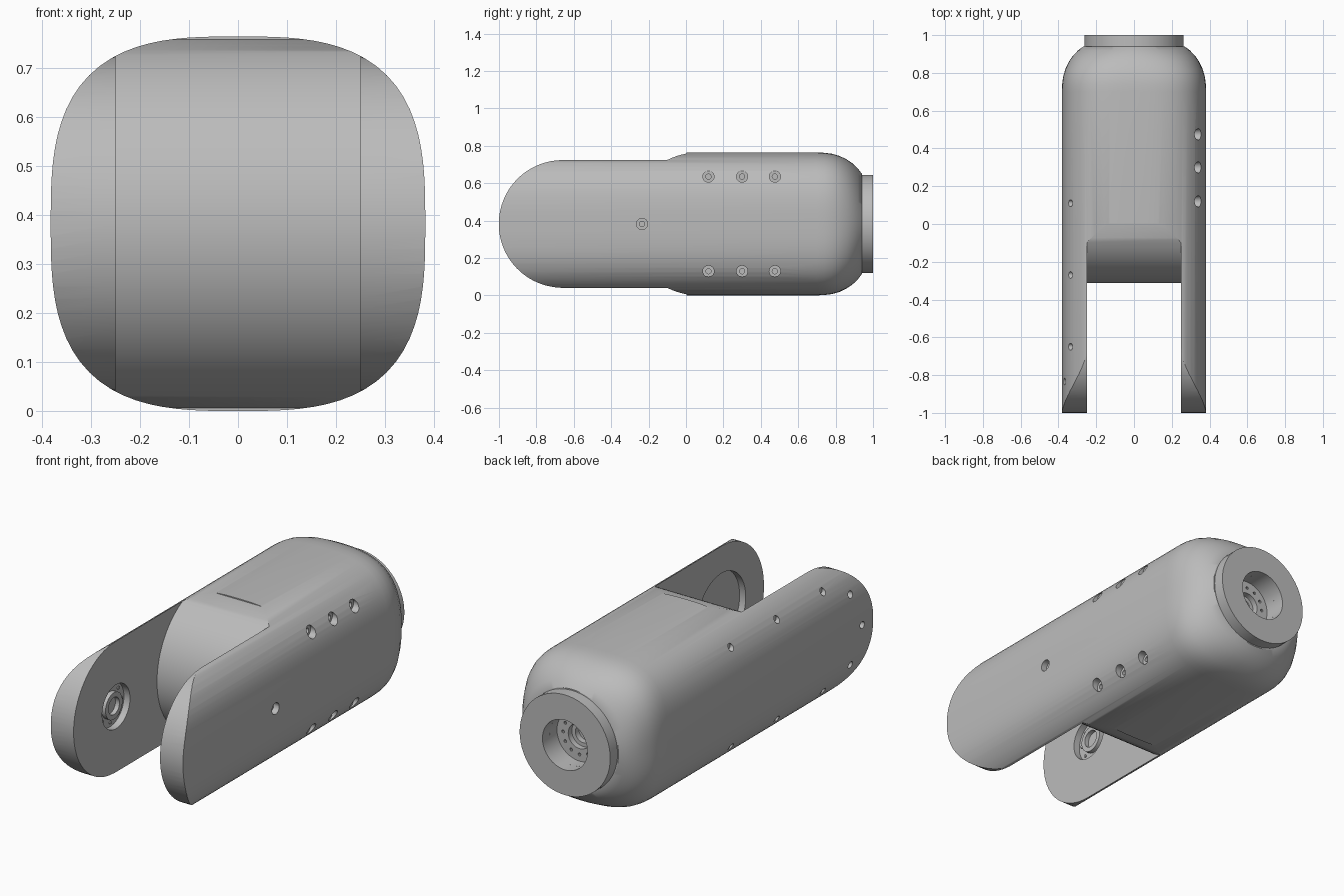
import bpy, bmesh
from math import sin, cos, pi, radians
from mathutils import Matrix, Vector

cube = bpy.data.objects.get("Cube")
if cube:
    bpy.data.objects.remove(cube, do_unlink=True)

MID = 0.382          # height of the long axis
HALF = 0.25          # half width of the fork slot
PIVOT = -0.65        # fork pivot along y

metal = bpy.data.materials.new("light grey metal")
metal.use_nodes = True
GREY = (0.5, 0.5, 0.5, 1)
metal.diffuse_color = GREY
metal.node_tree.nodes["Principled BSDF"].inputs["Base Color"].default_value = GREY


def make(name, bm):
    bmesh.ops.recalc_face_normals(bm, faces=bm.faces)
    me = bpy.data.meshes.new(name)
    bm.to_mesh(me)
    bm.free()
    me.materials.append(metal)
    ob = bpy.data.objects.new(name, me)
    bpy.context.collection.objects.link(ob)
    return ob


def loft(bm, rings, closed=False):
    """Skin a list of point rings; cap the ends unless closed."""
    vs = [[bm.verts.new(p) for p in ring] for ring in rings]
    n = len(vs[0])
    pairs = list(zip(vs, vs[1:])) + ([(vs[-1], vs[0])] if closed else [])
    for a, b in pairs:
        for i in range(n):
            j = (i + 1) % n
            bm.faces.new((a[i], a[j], b[j], b[i]))
    if not closed:
        bm.faces.new(vs[0])
        bm.faces.new(vs[-1])


def lathe(bm, origin, axis, profile, sides=24, closed=False):
    """Revolve (radius, distance) pairs about an axis."""
    rot = Vector(axis).to_track_quat('Z', 'Y').to_matrix().to_4x4()
    m = Matrix.Translation(origin) @ rot
    loft(bm, [[m @ Vector((r * cos(2 * pi * i / sides), r * sin(2 * pi * i / sides), d))
               for i in range(sides)] for r, d in profile], closed)


def side_prism(name, outline, half_width):
    """Extrude a (y, z) outline across x."""
    bm = bmesh.new()
    loft(bm, [[(x, y, z) for y, z in outline] for x in (-half_width, half_width)])
    return make(name, bm)


def arc(cy, r, start, end, steps=40):
    angles = [radians(start + (end - start) * i / steps) for i in range(steps + 1)]
    return [(cy + r * cos(a), MID + r * sin(a)) for a in angles]


def cut(target, tool, operation='DIFFERENCE'):
    mod = target.modifiers.new(tool.name, 'BOOLEAN')
    mod.operation, mod.solver, mod.object = operation, 'EXACT', tool
    bpy.context.view_layer.objects.active = target
    bpy.ops.object.modifier_apply(modifier=mod.name)
    bpy.data.objects.remove(tool, do_unlink=True)


# Housing: rounded-square section, blending to a round neck at the back
def section(y, t, n=96):
    ring = []
    for i in range(n):
        a = 2 * pi * i / n
        c, s = cos(a), sin(a)
        r = MID * (abs(c) ** 3 + abs(s) ** 3) ** (-1 / 3)
        r += (0.268 - r) * t
        ring.append((r * c, y, MID + r * s))
    return ring


bm = bmesh.new()
loft(bm, [section(y, t) for y, t in (
    (-1.05, 0), (0.7, 0), (0.74, 0.015), (0.78, 0.06), (0.82, 0.16),
    (0.86, 0.33), (0.89, 0.51), (0.92, 0.76), (0.94, 1))])
housing = make("housing", bm)

# Round fork ends, then the slot with its convex floor
ends = arc(-0.66, 0.341, 135, 225)
ends = [(-0.66, 0.9), (-0.66, MID + 0.341)] + arc(-0.66, 0.341, 92, 268) + [(-0.66, -0.2)]
cut(housing, side_prism("fork_end_shape", [(1.2, -0.2), (1.2, 0.9)] + ends, 0.6), 'INTERSECT')
slot = [(-1.2, -0.3), (-1.2, 1.1), (0.004, 1.1)] + arc(0.07, MID, 100, 260) + [(0.004, -0.3)]
cut(housing, side_prism("slot_shape", slot, HALF), 'DIFFERENCE')

# Bolt holes on both flanks, pivot recesses and the rear socket
bm = bmesh.new()
for y in (0.12, 0.3, 0.475):
    for dz in (-0.253, 0.253):
        lathe(bm, (0, y, MID + dz), (1, 0, 0),
              [(0.014, 0.27), (0.014, 0.315), (0.03, 0.315), (0.03, 0.5)])
lathe(bm, (0, -0.235, MID), (1, 0, 0),
      [(0.014, 0.3), (0.014, 0.35), (0.03, 0.35), (0.03, 0.5)])
small = [(y, s * 0.26) for y in (0.11, -0.27) for s in (-1, 1)]
small += [(-0.65 + 0.26 * cos(radians(a)), 0.26 * sin(radians(a))) for a in range(90, 271, 45)]
for y, dz in small:
    lathe(bm, (0, y, MID + dz), (-1, 0, 0), [(0.018, 0.32), (0.018, 0.5)], 16)
lathe(bm, (0, PIVOT, MID), (-1, 0, 0), [(0.115, 0.2), (0.115, 0.285)], 48)
lathe(bm, (0, PIVOT, MID), (1, 0, 0), [(0.2, 0.2), (0.2, 0.285)], 64)
lathe(bm, (0, 0, MID), (0, 1, 0),
      [(0.025, 0.78), (0.025, 0.82), (0.045, 0.82), (0.045, 0.85),
       (0.065, 0.85), (0.065, 0.88), (0.13, 0.88), (0.13, 1.1)], 48)
cut(housing, make("recess_shapes", bm))

# Ring of small holes on the socket floor
bm = bmesh.new()
for i in range(12):
    a = 2 * pi * i / 12
    lathe(bm, (0.095 * cos(a), 0, MID + 0.095 * sin(a)), (0, 1, 0),
          [(0.008, 0.86), (0.008, 0.9)], 10)
cut(housing, make("socket_hole_shapes", bm))

# Rear mounting flange
bm = bmesh.new()
lathe(bm, (0, 0, MID), (0, 1, 0),
      [(0.13, 0.935), (0.262, 0.935), (0.262, 1), (0.13, 1)], 64, closed=True)
flange = make("rear_flange", bm)

# Pivot hub in the right fork recess, with bolt heads around it
bm = bmesh.new()
lathe(bm, (0, PIVOT, MID), (-1, 0, 0),
      [(0.045, 0.29), (0.07, 0.29), (0.07, 0.262), (0.045, 0.262)], 40, closed=True)
for i in range(8):
    a = 2 * pi * i / 8
    lathe(bm, (0, PIVOT + 0.092 * cos(a), MID + 0.092 * sin(a)), (-1, 0, 0),
          [(0.008, 0.29), (0.008, 0.279)], 10)
hub = make("pivot_hub", bm)

for ob in (housing, flange, hub):
    bpy.ops.object.select_all(action='DESELECT')
    ob.select_set(True)
    bpy.context.view_layer.objects.active = ob
    bpy.ops.object.shade_smooth_by_angle(angle=radians(30))
